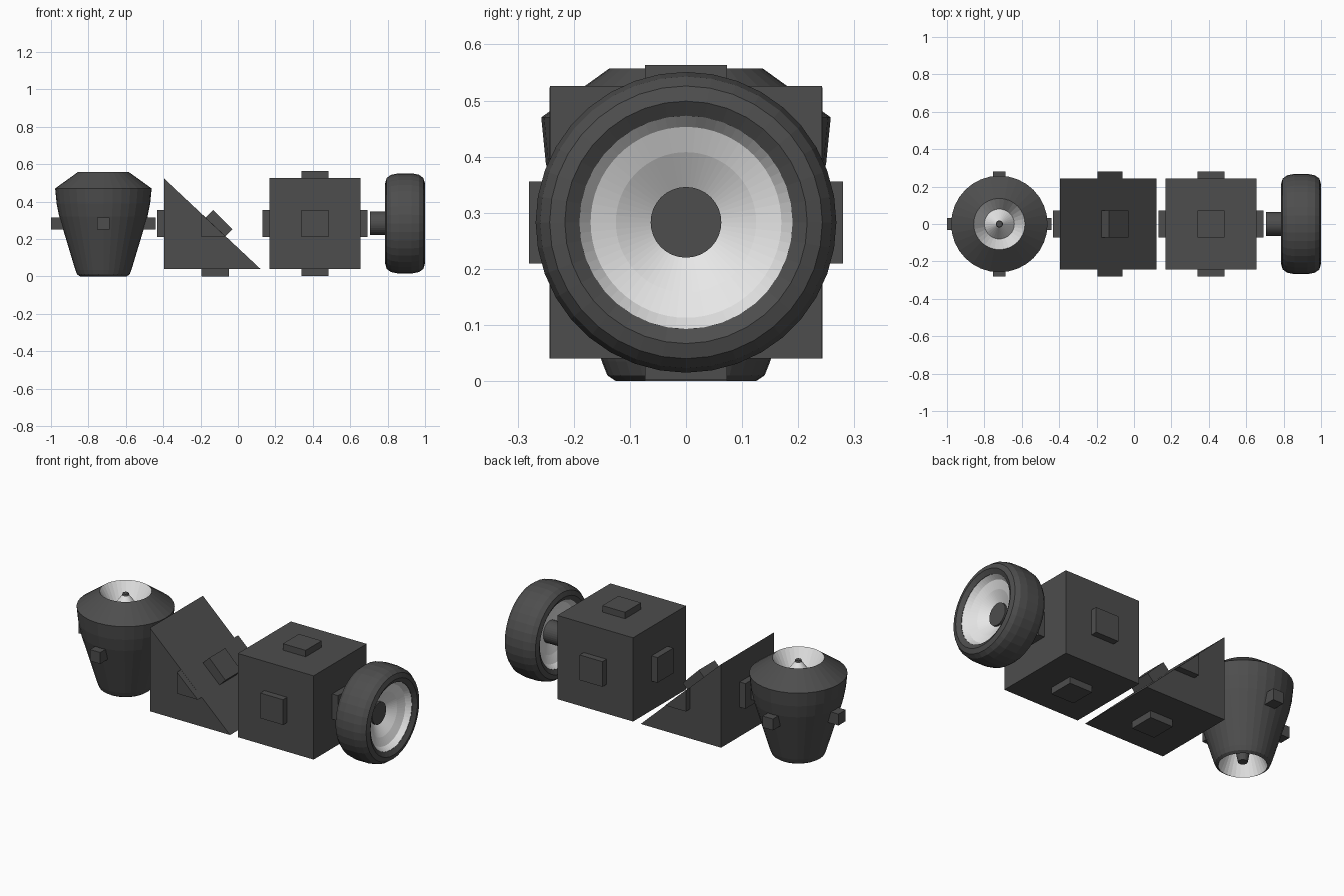
import bpy, bmesh, math
from mathutils import Matrix, Vector

if "Cube" in bpy.data.objects:
    bpy.data.objects.remove(bpy.data.objects["Cube"])


def material(name, v):
    m = bpy.data.materials.new(name)
    m.diffuse_color = (v, v, v, 1)
    m.use_nodes = True
    m.node_tree.nodes["Principled BSDF"].inputs["Base Color"].default_value = m.diffuse_color
    return m


DARK = material("dark grey", 0.075)
WHITE = material("off white", 0.8)
ZC = 0.283    # common centre height


def finish(name, bm, mat):
    bmesh.ops.recalc_face_normals(bm, faces=bm.faces)
    me = bpy.data.meshes.new(name)
    bm.to_mesh(me)
    bm.free()
    me.materials.append(mat)
    ob = bpy.data.objects.new(name, me)
    bpy.context.collection.objects.link(ob)
    return ob


def box(name, centre, size, angle=0):
    bm = bmesh.new()
    bmesh.ops.create_cube(bm, size=1)
    bm.transform(Matrix.Translation(centre) @ Matrix.Rotation(angle, 4, 'Y') @ Matrix.Diagonal((*size, 1)))
    return finish(name, bm, DARK)


def prism(name, pts, y0, y1):
    bm = bmesh.new()
    f = bm.faces.new([bm.verts.new((x, y0, z)) for x, z in pts])
    r = bmesh.ops.extrude_face_region(bm, geom=[f])
    vs = [g for g in r["geom"] if isinstance(g, bmesh.types.BMVert)]
    bmesh.ops.translate(bm, verts=vs, vec=(0, y1 - y0, 0))
    return finish(name, bm, DARK)


def lathe(name, profile, mat, axis, origin, n=32, closed=False):
    """Revolve (radius, height) points about z or x through origin."""
    bm = bmesh.new()
    vs = [bm.verts.new((r, 0, h)) for r, h in profile]
    pairs = list(zip(vs, vs[1:] + vs[:1])) if closed else list(zip(vs, vs[1:]))
    es = [bm.edges.new(p) for p in pairs]
    bmesh.ops.spin(bm, geom=vs + es, cent=(0, 0, 0), axis=(0, 0, 1),
                   angle=2 * math.pi, steps=n, use_merge=True)
    bmesh.ops.remove_doubles(bm, verts=bm.verts, dist=1e-5)
    rot = Matrix.Rotation(math.pi / 2, 4, 'Y') if axis == 'X' else Matrix()
    bm.transform(Matrix.Translation(origin) @ rot)
    return finish(name, bm, mat)


# thruster: closed shell with white funnels at both ends
TX = -0.72
upper = [(0.137, 0.557), (0.08, 0.45), (0.018, 0.535), (0, 0.535)]
lower = [(0, 0.12), (0.075, 0.12), (0.125, 0)]
shell = [(0.125, 0), (0.14, 0.01), (0.15, 0.035), (0.236, 0.32), (0.25, 0.39), (0.258, 0.47), (0.137, 0.557)]
body = lathe("thruster_body", lower + shell[1:] + upper[1:], DARK, 'Z', (TX, 0, 0), 32)
body.data.materials.append(WHITE)
for f in body.data.polygons:
    c = f.center
    r = math.hypot(c.x - TX, c.y)
    in_top = c.z > 0.44 and 0.017 < r < 0.135 and c.z < 0.53
    in_bottom = c.z < 0.125 and r < 0.115
    f.material_index = 1 if in_top or in_bottom else 0
lathe("thruster_lower_pin", [(0, 0.125), (0.045, 0.125), (0.025, 0.02), (0, 0.02)], DARK, 'Z', (TX, 0, 0), 20)
lathe("thruster_upper_tip", [(0, 0.53), (0.02, 0.53), (0.016, 0.545), (0, 0.545)], DARK, 'Z', (TX, 0, 0), 20)
box("thruster_pegs_side", (TX, 0, ZC), (0.56, 0.066, 0.066))
box("thruster_pegs_front_back", (TX, 0, ZC), (0.066, 0.56, 0.066))

# wedge block with its connector pegs
prism("wedge", [(-0.395, 0.04), (0.12, 0.04), (-0.395, 0.523)], -0.243, 0.243)
prism("wedge_side_pegs", [(-0.195, 0.21), (-0.062, 0.21), (-0.195, 0.334)], -0.28, 0.28)
box("wedge_left_peg", (-0.382, 0, ZC), (0.1, 0.146, 0.146))
box("wedge_bottom_peg", (-0.122, 0, 0.04), (0.146, 0.146, 0.08))
n = Vector((0.69, 0, 0.725))
box("wedge_slope_peg", Vector((-0.082, 0, 0.304)) - n * 0.045, (0.146, 0.146, 0.09), math.radians(45))

# cube block with pegs on all six sides
CX = 0.412
box("cube", (CX, 0, ZC), (0.485, 0.485, 0.485))
for i, axis in enumerate("xyz"):
    size = [0.146] * 3
    size[i] = 0.56
    box("cube_pegs_" + axis, (CX, 0, ZC), size)

# wheel: tyre, dished rim, axle
half = [(0.19, 0.09), (0.216, 0.106), (0.243, 0.098), (0.26, 0.075), (0.268, 0.035)]
tyre = half + [(r, -h) for r, h in reversed(half)]
W = (0.893, 0, ZC)
lathe("tyre", tyre, DARK, 'X', W, 36, True)
rim = [(0.191, 0.09), (0.17, 0.06), (0.125, 0.04), (0.055, -0.005),
       (0.055, -0.02), (0.125, -0.04), (0.17, -0.06), (0.191, -0.09)]
lathe("rim", rim, WHITE, 'X', W, 64, True)
lathe("axle", [(0, -0.188), (0.063, -0.188), (0.063, 0.012), (0, 0.012)], DARK, 'X', W, 32)
